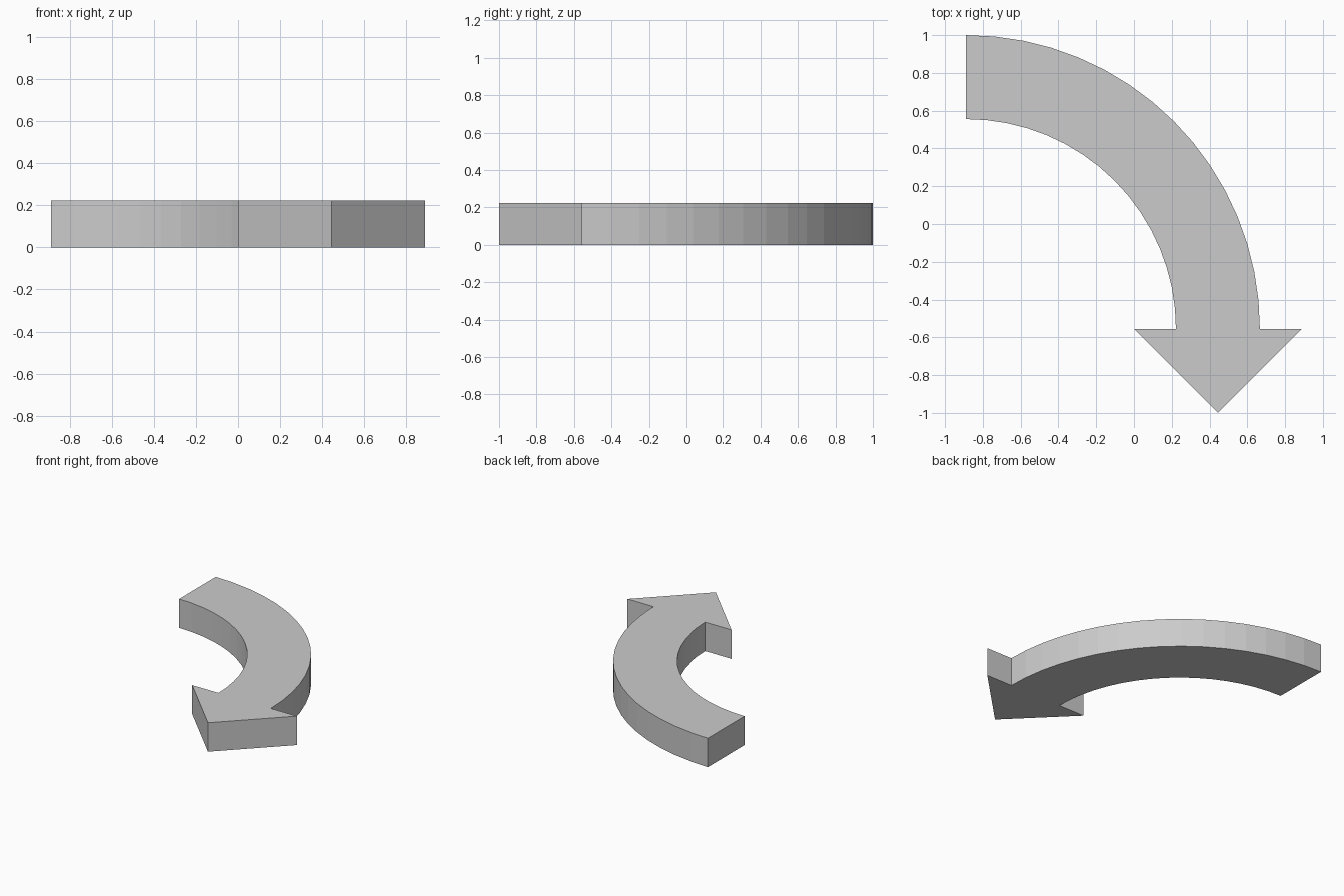
import bpy, bmesh
from math import sin, cos, pi

if "Cube" in bpy.data.objects:
    bpy.data.objects.remove(bpy.data.objects["Cube"])

HEIGHT = 2 / 9
CX, CY = -8 / 9, -5 / 9          # centre of the bend
R_OUT, R_IN = 14 / 9, 10 / 9
SEGMENTS = 16


def arc(radius):
    return [(CX + radius * cos(i * pi / 2 / SEGMENTS),
             CY + radius * sin(i * pi / 2 / SEGMENTS)) for i in range(SEGMENTS + 1)]


# Outline: outer bend, inner bend back, then the arrow head
head = [(0, CY), (4 / 9, -1), (8 / 9, CY)]
outline = arc(R_OUT) + arc(R_IN)[::-1] + head

# Extrude the outline into a flat slab
bm = bmesh.new()
base = bm.faces.new([bm.verts.new((x, y, 0)) for x, y in outline])
result = bmesh.ops.extrude_face_region(bm, geom=[base], use_keep_orig=True)
top = [g for g in result["geom"] if isinstance(g, bmesh.types.BMVert)]
bmesh.ops.translate(bm, verts=top, vec=(0, 0, HEIGHT))
bmesh.ops.recalc_face_normals(bm, faces=bm.faces)

mesh = bpy.data.meshes.new("curved_arrow")
bm.to_mesh(mesh)
bm.free()
bpy.context.collection.objects.link(bpy.data.objects.new("curved_arrow", mesh))
